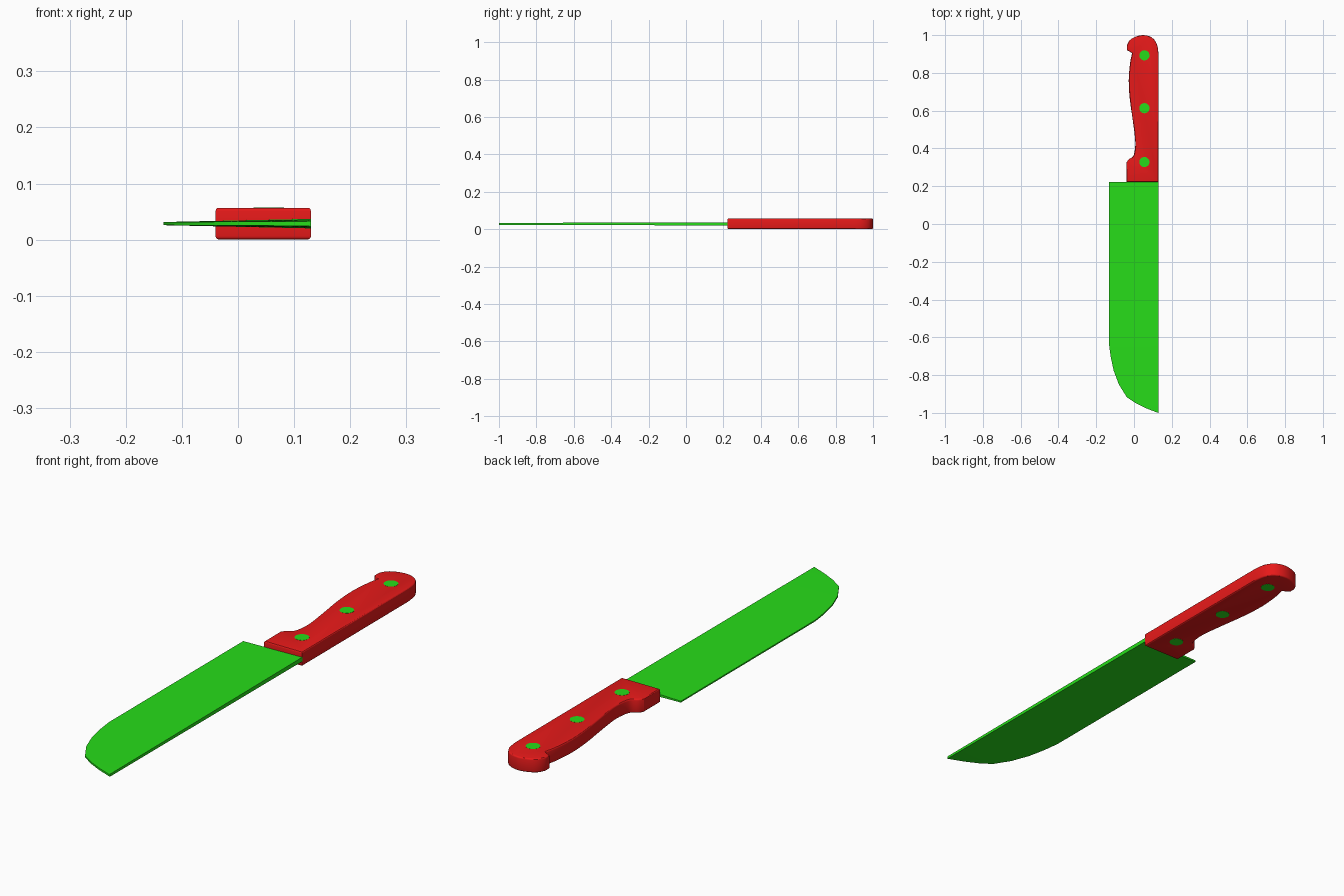
import bpy, bmesh, math
from mathutils import Vector

if "Cube" in bpy.data.objects:
    bpy.data.objects.remove(bpy.data.objects["Cube"])


def material(name, colour):
    m = bpy.data.materials.new(name)
    m.diffuse_color = colour
    m.use_nodes = True
    m.node_tree.nodes["Principled BSDF"].inputs["Base Color"].default_value = m.diffuse_color
    return m


RED = material("handle_red", (0.8, 0.01, 0.01, 1))
GREEN = material("metal_green", (0.02, 0.72, 0.01, 1))


def finish(name, bm, mat, angle=30):
    bmesh.ops.recalc_face_normals(bm, faces=bm.faces)
    me = bpy.data.meshes.new(name)
    bm.to_mesh(me)
    bm.free()
    ob = bpy.data.objects.new(name, me)
    bpy.context.collection.objects.link(ob)
    me.materials.append(mat)
    bpy.ops.object.select_all(action='DESELECT')
    bpy.context.view_layer.objects.active = ob
    ob.select_set(True)
    bpy.ops.object.shade_smooth_by_angle(angle=math.radians(angle))
    return ob


def spline(pts, steps=4):
    # Smooth curve through the points
    p = [Vector(q) for q in pts]
    p = [2 * p[0] - p[1]] + p + [2 * p[-1] - p[-2]]
    out = []
    for a, b, c, d in zip(p, p[1:], p[2:], p[3:]):
        for i in range(steps):
            t = i / steps
            out.append(0.5 * (2 * b + (c - a) * t + (2 * a - 5 * b + 4 * c - d) * t * t
                              + (3 * b - a - 3 * c + d) * t ** 3))
    return out + [p[-2]]


MID = 0.0287

# Handle: shaped grip with a hooked pommel
grip = spline([(-0.040, 0.325), (-0.028, 0.342), (-0.005, 0.358), (0.005, 0.395), (0.006, 0.45),
               (-0.008, 0.56), (-0.022, 0.66), (-0.028, 0.76), (-0.021, 0.85), (-0.010, 0.905)], 3)
pommel = spline([(-0.038, 0.921), (-0.036, 0.95), (-0.012, 0.982), (0.045, 1.0),
                 (0.095, 0.987), (0.122, 0.95), (0.130, 0.90)], 3)
outline = [(0.130, 0.222), (-0.040, 0.222)] + grip + pommel
bm = bmesh.new()
face = bm.faces.new([bm.verts.new((q[0], q[1], 0.0005)) for q in outline])
ext = bmesh.ops.extrude_face_region(bm, geom=[face])
bmesh.ops.translate(bm, vec=(0, 0, 0.0564),
                    verts=[v for v in ext['geom'] if isinstance(v, bmesh.types.BMVert)])
# Round the long rims only
rims = [e for e in bm.edges if abs(e.verts[0].co.z - e.verts[1].co.z) < 1e-6]
bmesh.ops.bevel(bm, geom=rims, offset=0.006, segments=3, profile=0.5,
                affect='EDGES', clamp_overlap=True)
finish("handle", bm, RED)

# Blade: thick spine tapering to the cutting edge and towards the tip
edge = [(-0.133, 0.223), (-0.133, -0.2), (-0.133, -0.63), (-0.124, -0.70), (-0.108, -0.775),
        (-0.080, -0.85), (-0.038, -0.917), (0.010, -0.949), (0.065, -0.976), (0.122, -0.998)]
bm = bmesh.new()
rings = []
for x, y in edge:
    k = (0.223 - y) / 1.223
    spine = 0.0085 - 0.0035 * k
    half = 0.0028 + (spine - 0.0028) * 0.6 * (x + 0.133) / 0.263
    ys = y if y > -0.99 else -1.0
    rings.append([bm.verts.new(c) for c in (
        (x, y, MID - half), (x, y, MID + half),
        (0.130, ys, MID + spine), (0.130, ys, MID - spine))])
for a, b in zip(rings, rings[1:]):
    for i in range(4):
        j = (i + 1) % 4
        bm.faces.new((a[i], a[j], b[j], b[i]))
bm.faces.new(rings[0])
bm.faces.new(rings[-1])
finish("blade", bm, GREEN)

# Rivets through the handle
for n, y in enumerate((0.328, 0.613, 0.893), 1):
    bm = bmesh.new()
    bmesh.ops.create_cone(bm, cap_ends=True, segments=24, radius1=0.027, radius2=0.027, depth=0.0574)
    bmesh.ops.translate(bm, vec=(0.055, y, MID), verts=bm.verts)
    finish(f"rivet_{n}", bm, GREEN)
